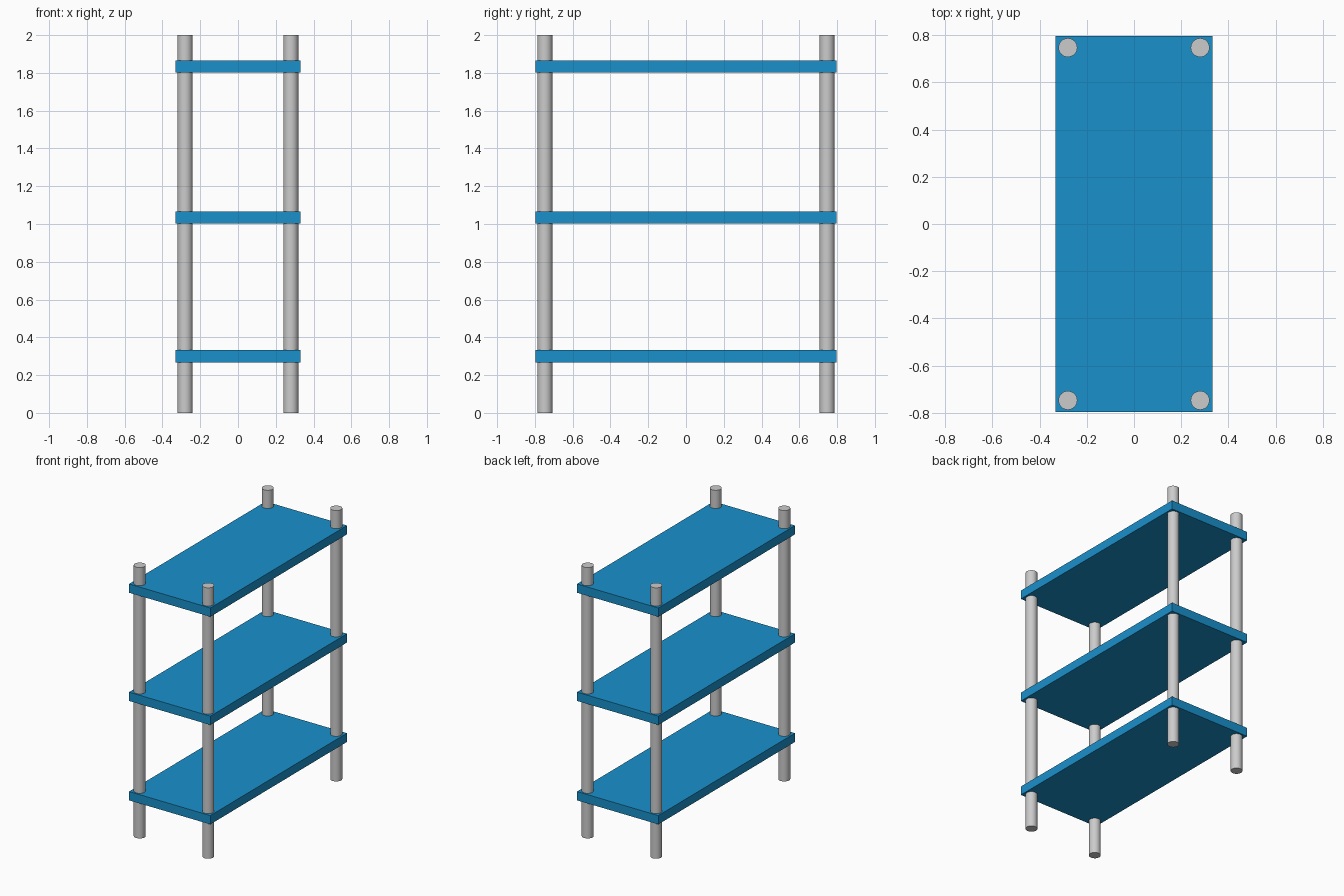
import bpy
import math

if "Cube" in bpy.data.objects:
    bpy.data.objects.remove(bpy.data.objects["Cube"])

POST_X, POST_Y, POST_R = 0.28, 0.747, 0.04
SHELF_X, SHELF_Y, SHELF_T = 0.664, 1.594, 0.065

blue = bpy.data.materials.new("shelf_blue")
blue.diffuse_color = (0.01, 0.28, 0.6, 1)
blue.use_nodes = True
blue.node_tree.nodes["Principled BSDF"].inputs["Base Color"].default_value = blue.diffuse_color

# Four round posts, full height
for y_name, sy in (("front", -1), ("back", 1)):
    for x_name, sx in (("left", -1), ("right", 1)):
        bpy.ops.mesh.primitive_cylinder_add(
            vertices=32, radius=POST_R, depth=2.0,
            location=(sx * POST_X, sy * POST_Y, 1.0))
        post = bpy.context.object
        post.name = f"{y_name}_{x_name}_post"
        bpy.ops.object.shade_smooth_by_angle(angle=math.radians(30))

# Three flat shelves, placed by their undersides
for name, z in (("bottom", 0.268), ("middle", 1.002), ("top", 1.801)):
    bpy.ops.mesh.primitive_cube_add(size=1, location=(0, 0, z + SHELF_T / 2))
    shelf = bpy.context.object
    shelf.name = f"{name}_shelf"
    shelf.scale = (SHELF_X, SHELF_Y, SHELF_T)
    bpy.ops.object.transform_apply(location=False, rotation=False, scale=True)
    shelf.data.materials.append(blue)
